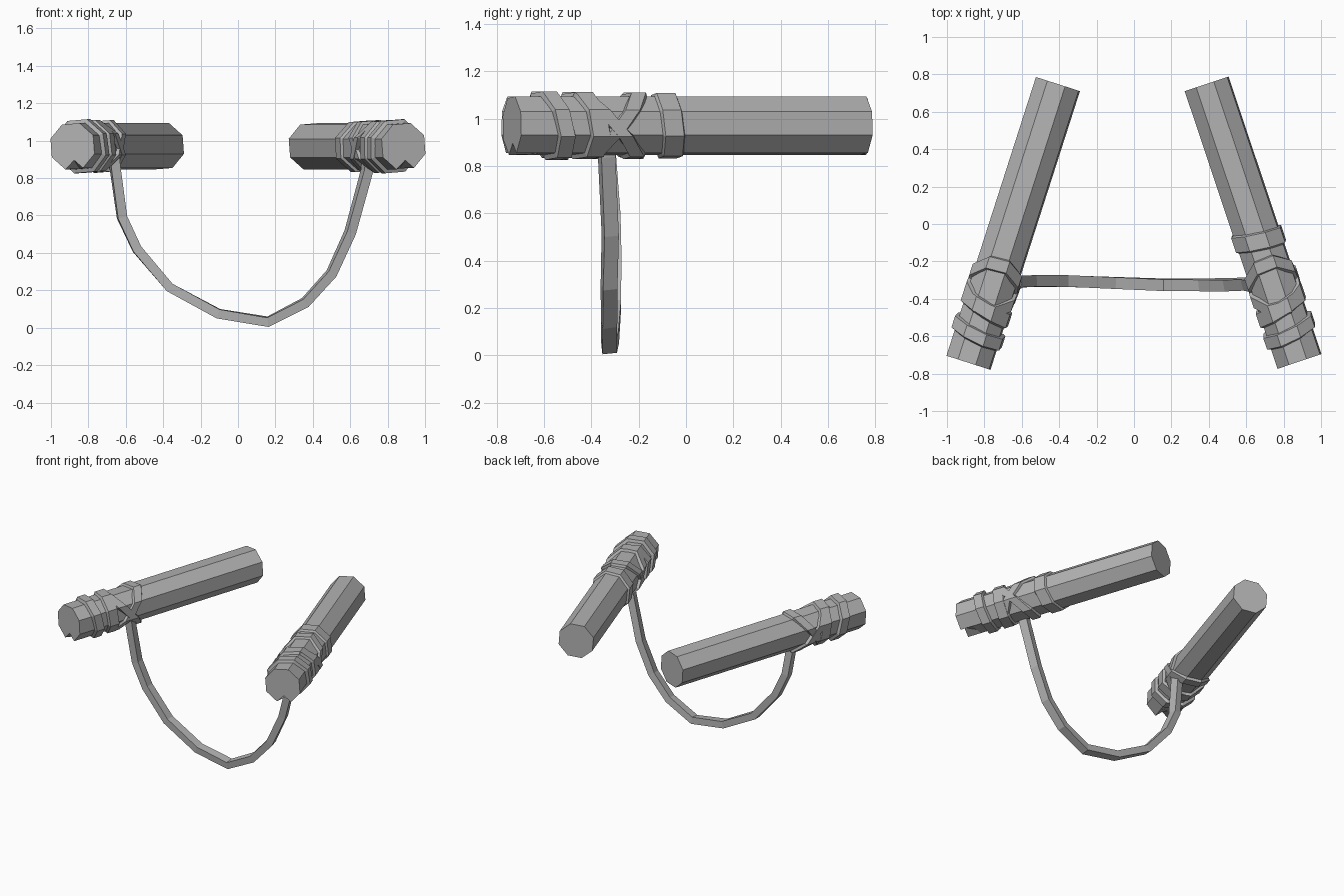
import bpy, bmesh, math
from mathutils import Vector, Matrix

cube = bpy.data.objects.get("Cube")
if cube:
    bpy.data.objects.remove(cube)

grey = bpy.data.materials.new("plain_grey")
grey.use_nodes = True
colour = (0.45, 0.45, 0.45, 1)
grey.diffuse_color = colour
grey.node_tree.nodes["Principled BSDF"].inputs["Base Color"].default_value = colour

ANGLES = [math.radians(-18 + 45 * k) for k in range(8)]
RADIUS, AXIS_Z, LENGTH = 0.13, 0.97, 1.565


def skin(name, rings, matrix=Matrix(), closed=False):
    """Join matching rings of points with quads; cap the ends unless closed."""
    bm = bmesh.new()
    loops = [[bm.verts.new(p) for p in ring] for ring in rings]
    n = len(loops[0])
    pairs = list(zip(loops, loops[1:]))
    if closed:
        pairs.append((loops[-1], loops[0]))
    else:
        bm.faces.new(loops[0])
        bm.faces.new(loops[-1])
    for a, b in pairs:
        for i in range(n):
            j = (i + 1) % n
            bm.faces.new((a[i], a[j], b[j], b[i]))
    bmesh.ops.recalc_face_normals(bm, faces=bm.faces)
    mesh = bpy.data.meshes.new(name)
    bm.to_mesh(mesh)
    bm.free()
    mesh.materials.append(grey)
    obj = bpy.data.objects.new(name, mesh)
    obj.matrix_world = matrix
    bpy.context.collection.objects.link(obj)
    return obj


def octagon(radius, along):
    """Eight points round the stick axis; along(angle) gives the axial place."""
    return [Vector((radius * math.cos(a), along(a), radius * math.sin(a))) for a in ANGLES]


def handle(name, matrix):
    """Octagonal bar with a V notch under its front end."""
    rings = []
    for s, depth in ((0, 0.045), (0.1, 0), (LENGTH, 0)):
        ring = octagon(RADIUS, lambda a: s)
        mid = (ring[6] + ring[7]) / 2
        mid.z += depth
        ring.insert(7, mid)
        rings.append(ring)
    skin(name, rings, matrix)


def wrap(name, matrix, place, width, outer, lean=0, slope=0):
    """Chamfered band round the bar, leaning sideways and sloping with height."""
    def ring(radius, shift):
        return octagon(radius, lambda a: place + shift + lean * math.cos(a) + slope * math.sin(a))
    w = width / 2
    inner = RADIUS - 0.012
    skin(name, [ring(inner, -w), ring(outer, -w * 0.75),
                ring(outer, w * 0.75), ring(inner, w)], matrix, closed=True)


# Two handles with their bindings
for label, side, x, y, turn in (("left", 1, 0.885, -0.735, 18.5),
                                ("right", -1, -0.885, -0.742, -17.8)):
    m = Matrix.Translation((x, y, AXIS_Z)) @ Matrix.Rotation(math.radians(turn), 4, 'Z')
    handle(label + "_handle", m)
    wrap(label + "_front_band", m, 0.175, 0.085, 0.152, 0.02 * side, -0.03)
    wrap(label + "_middle_band", m, 0.315, 0.10, 0.149, 0.035 * side, -0.02)
    wrap(label + "_cross_band_down", m, 0.42, 0.085, 0.149, 0, -0.13)
    wrap(label + "_cross_band_up", m, 0.445, 0.085, 0.147, 0, 0.11)
    if side == 1:
        wrap("left_rear_band", m, 0.69, 0.11, 0.145, -0.015, -0.015)

# Hanging strap between the handles
path = [Vector(p) for p in (
    (-0.67, -0.34, 0.96), (-0.655, -0.33, 0.84), (-0.62, -0.31, 0.59),
    (-0.54, -0.305, 0.42), (-0.365, -0.305, 0.215), (-0.105, -0.315, 0.075),
    (0.16, -0.325, 0.032), (0.36, -0.325, 0.135), (0.50, -0.325, 0.29),
    (0.60, -0.32, 0.51), (0.69, -0.335, 0.84), (0.70, -0.345, 0.96))]
sections = []
for i, p in enumerate(path):
    tangent = (path[min(i + 1, len(path) - 1)] - path[max(i - 1, 0)]).normalized()
    across = tangent.cross(Vector((0, 1, 0))).normalized()
    depth = tangent.cross(across)
    twist = Matrix.Rotation(math.radians(3 * (i - 4)), 3, tangent)
    sections.append([p + twist @ (across * u * 0.025 + depth * v * 0.031)
                     for u, v in ((-1, -1), (1, -1), (1, 1), (-1, 1))])
skin("strap", sections)
